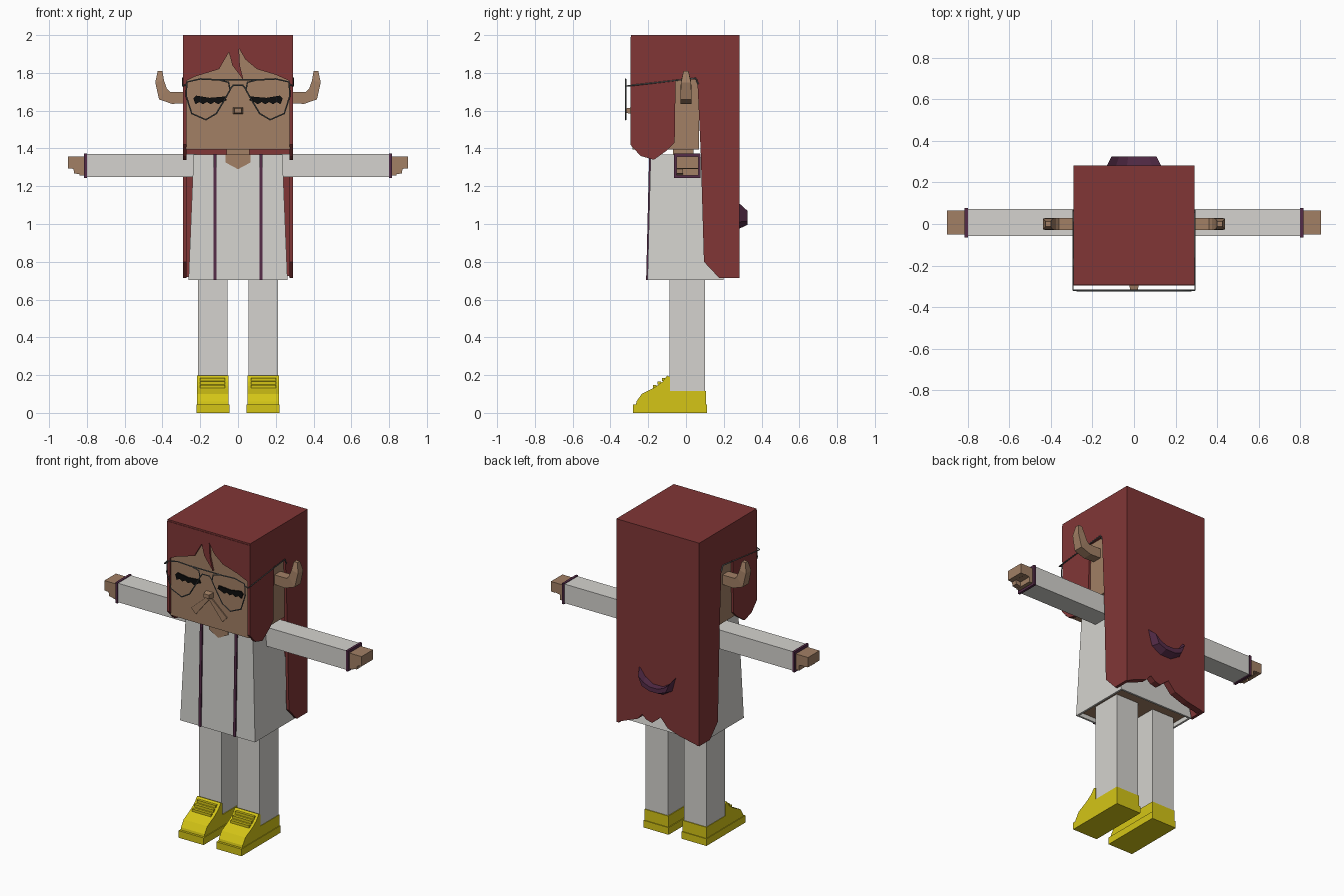
import bpy, bmesh
from mathutils import Vector

cube = bpy.data.objects.get("Cube")
if cube:
    bpy.data.objects.remove(cube, do_unlink=True)


def material(name, rgb):
    m = bpy.data.materials.new(name)
    m.use_nodes = True
    m.diffuse_color = (*rgb, 1)
    m.node_tree.nodes["Principled BSDF"].inputs["Base Color"].default_value = (*rgb, 1)
    return m


HAIR = material("dark_red_hair", (0.22, 0.037, 0.037))
SKIN = material("brown_skin", (0.36, 0.215, 0.13))
CLOTH = material("off_white_cloth", (0.66, 0.65, 0.62))
TRIM = material("plum_trim", (0.09, 0.025, 0.065))
SHOE = material("yellow_shoe", (0.66, 0.56, 0.008))
METAL = material("grey_frame", (0.11, 0.12, 0.12))
BLACK = material("black_lash", (0.004, 0.004, 0.004))
SIDES = (("right", -1), ("left", 1))


def finish(name, bm, *mats):
    bmesh.ops.recalc_face_normals(bm, faces=bm.faces)
    mesh = bpy.data.meshes.new(name)
    bm.to_mesh(mesh)
    bm.free()
    for m in mats:
        mesh.materials.append(m)
    obj = bpy.data.objects.new(name, mesh)
    bpy.context.collection.objects.link(obj)
    return obj


def loft(name, rings, *mats, last_slot=0):
    """Skin a row of rings and cap both ends."""
    bm = bmesh.new()
    loops = [[bm.verts.new(p) for p in ring] for ring in rings]
    n = len(loops[0])
    for a, b in zip(loops, loops[1:]):
        for i in range(n):
            j = (i + 1) % n
            bm.faces.new((a[i], a[j], b[j], b[i]))
    bm.faces.new(loops[0])
    bm.faces.new(loops[-1]).material_index = last_slot
    return finish(name, bm, *mats)


def prism(name, pts, axis, a, b, mat):
    """Extrude a flat outline along one axis from a to b."""
    place = {"x": lambda p, q, t: (t, p, q),
             "y": lambda p, q, t: (p, t, q),
             "z": lambda p, q, t: (p, q, t)}[axis]
    return loft(name, [[place(p, q, t) for p, q in pts] for t in (a, b)], mat)


def rect(x0, x1, y0, y1):
    return [(x0, y0), (x1, y0), (x1, y1), (x0, y1)]


def box(name, x, y, z, mat):
    return prism(name, rect(*x, *y), "z", *z, mat)


def flip(pts, s):
    return [(s * p[0], *p[1:]) for p in pts]


def wire(name, pts, radius, mat, closed=False):
    c = bpy.data.curves.new(name, "CURVE")
    c.dimensions = "3D"
    c.bevel_depth = radius
    c.bevel_resolution = 0
    sp = c.splines.new("POLY")
    sp.points.add(len(pts) - 1)
    for p, co in zip(sp.points, pts):
        p.co = (*co, 1)
    sp.use_cyclic_u = closed
    c.materials.append(mat)
    bpy.context.collection.objects.link(bpy.data.objects.new(name, c))


# Head, neck and open collar
box("head", (-.276, .276), (-.283, .07), (1.395, 1.97), SKIN)
box("neck", (-.06, .06), (-.07, .04), (1.3, 1.42), SKIN)
prism("collar_skin", [(-.065, 1.368), (-.065, 1.325), (0, 1.29), (.065, 1.325), (.065, 1.368)],
      "y", -.195, -.186, SKIN)
loft("nose", [[(x, -.28, z) for x, z in rect(-.026, .026, 1.582, 1.618)],
              [(x, -.317, z) for x, z in rect(-.018, .018, 1.588, 1.612)]], SKIN)

# Hair: crown, fringe, side panels with an ear opening, long back panel
box("hair_crown", (-.29, .29), (-.292, .282), (1.965, 2), HAIR)
prism("hair_fringe", [(-.29, 1.99), (-.29, 1.75), (-.23, 1.78), (-.1, 1.82), (-.048, 1.91),
                      (-.03, 1.84), (.03, 1.76), (.01, 1.84), (.005, 1.93), (.04, 1.87),
                      (.1, 1.82), (.2, 1.79), (.29, 1.75), (.29, 1.99)], "y", -.295, -.28, HAIR)
side = [(-.292, 1.99), (-.295, 1.42), (-.24, 1.36), (-.17, 1.34), (-.1, 1.39), (-.06, 1.43),
        (-.055, 1.765), (.06, 1.765), (.078, 1.38), (.095, .8), (.175, .715), (.282, .715),
        (.282, 1.99)]
for tag, s in SIDES:
    prism("hair_side_" + tag, side, "x", s * .272, s * .29, HAIR)
prism("hair_back", [(-.29, 1.99), (-.29, .715), (-.16, .74), (-.07, .77), (-.02, .825),
                    (.04, .775), (.08, .785), (.11, .81), (.14, .775), (.29, .715),
                    (.29, 1.99)], "y", .24, .282, HAIR)

# Crescent hair clip on the back, tapering outwards
crescent = [(-.135, 1.12), (-.105, 1.01), (-.04, .97), (.04, .97), (.105, 1.01), (.135, 1.12),
            (.09, 1.06), (.035, 1.025), (-.035, 1.025), (-.09, 1.06)]
loft("hair_clip", [[(x, .27, z) for x, z in crescent],
                   [(x * .8, .325, 1.02 + (z - 1.02) * .5) for x, z in crescent]], TRIM)

# Horn-shaped ears, eyelashes, cheek folds and glasses
lash = [(.06, 1.655), (.068, 1.675), (.15, 1.668), (.222, 1.68), (.237, 1.665)]
lash += [(.225 - .02 * i, 1.634 + .012 * (i % 2)) for i in range(8)]
lens = [(.05, 1.75), (.1, 1.763), (.2, 1.768), (.27, 1.752), (.275, 1.68), (.245, 1.585),
        (.17, 1.552), (.115, 1.585), (.07, 1.66), (.042, 1.71)]
for tag, s in SIDES:
    # each section: lower/outer point, upper/inner point, half depth
    sections = [((.26, 1.64), (.26, 1.7), .03), ((.35, 1.636), (.36, 1.7), .03),
                ((.418, 1.66), (.376, 1.715), .03), ((.438, 1.75), (.392, 1.76), .026),
                ((.425, 1.81), (.4, 1.81), .013)]
    loft("ear_" + tag, [[(s * o[0], -d, o[1]), (s * o[0], d, o[1]),
                         (s * i[0], d, i[1]), (s * i[0], -d, i[1])]
                        for o, i, d in sections], SKIN)
    prism("eyelash_" + tag, flip(lash, s), "y", -.291, -.282, BLACK)
    prism("cheek_fold_" + tag, flip([(.003, 1.565), (.02, 1.578), (.125, 1.485), (.093, 1.452)], s),
          "y", -.29, -.282, SKIN)
    wire("lens_rim_" + tag, [(s * x, -.32, z) for x, z in lens], .004, METAL, True)
    wire("glasses_temple_" + tag, [(s * .272, -.32, 1.74), (s * .293, -.318, 1.73),
                                   (s * .293, .05, 1.772), (s * .293, .065, 1.74)], .004, METAL)
wire("glasses_bridge", [(-.045, -.32, 1.71), (-.025, -.32, 1.735), (.025, -.32, 1.735),
                        (.045, -.32, 1.71)], .004, METAL)
wire("glasses_brow_bar", [(-.1, -.32, 1.764), (.1, -.32, 1.764)], .004, METAL)


# Flared coat, hollow at the hem
def ring(half, front, back, z):
    return [(x, y, z) for x, y in rect(-half, half, front, back)]


loft("coat", [ring(.235, -.187, .075, 1.368), ring(.262, -.204, .2, .703),
              ring(.25, -.192, .188, .703), ring(.25, -.192, .188, .73)],
     CLOTH, SKIN, last_slot=1)

shoe_upper = [(-.268, .03), (-.262, .06), (-.235, .1), (-.185, .125), (-.155, .142),
              (-.125, .165), (-.1, .197), (-.085, .19), (-.085, .115), (.105, .115), (.105, .03)]
for tag, s in SIDES:
    # Coat edging
    prism("coat_trim_" + tag, [(-.18, 1.37), (-.195, 1.37), (-.211, .703), (-.196, .703)],
          "x", s * .113, s * .13, TRIM)
    # Arm
    box("sleeve_" + tag, (s * .22, s * .805), (-.058, .072), (1.25, 1.37), CLOTH)
    box("cuff_" + tag, (s * .799, s * .814), (-.064, .078), (1.244, 1.374), TRIM)
    prism("hand_" + tag, flip([(.8, 1.357), (.9, 1.357), (.9, 1.295), (.872, 1.292),
                               (.868, 1.295), (.838, 1.29), (.838, 1.258), (.8, 1.258)], s),
          "y", -.05, .065, SKIN)
    prism("thumb_" + tag, flip([(.82, 1.31), (.872, 1.31), (.868, 1.268), (.82, 1.26)], s),
          "y", -.05, -.015, SKIN)
    # Leg and shoe
    box("leg_" + tag, (s * .055, s * .213), (-.088, .1), (.08, .74), CLOTH)
    box("shoe_sole_" + tag, (s * .045, s * .22), (-.28, .11), (0, .045), SHOE)
    prism("shoe_upper_" + tag, shoe_upper, "x", s * .05, s * .216, SHOE)
    for i in range(3):
        y, z = -.165 + .024 * i, .138 + .019 * i
        prism("shoe_lace_%s_%d" % (tag, i + 1), rect(y - .009, y + .009, z - .008, z + .009),
              "x", s * .068, s * .2, SHOE)
